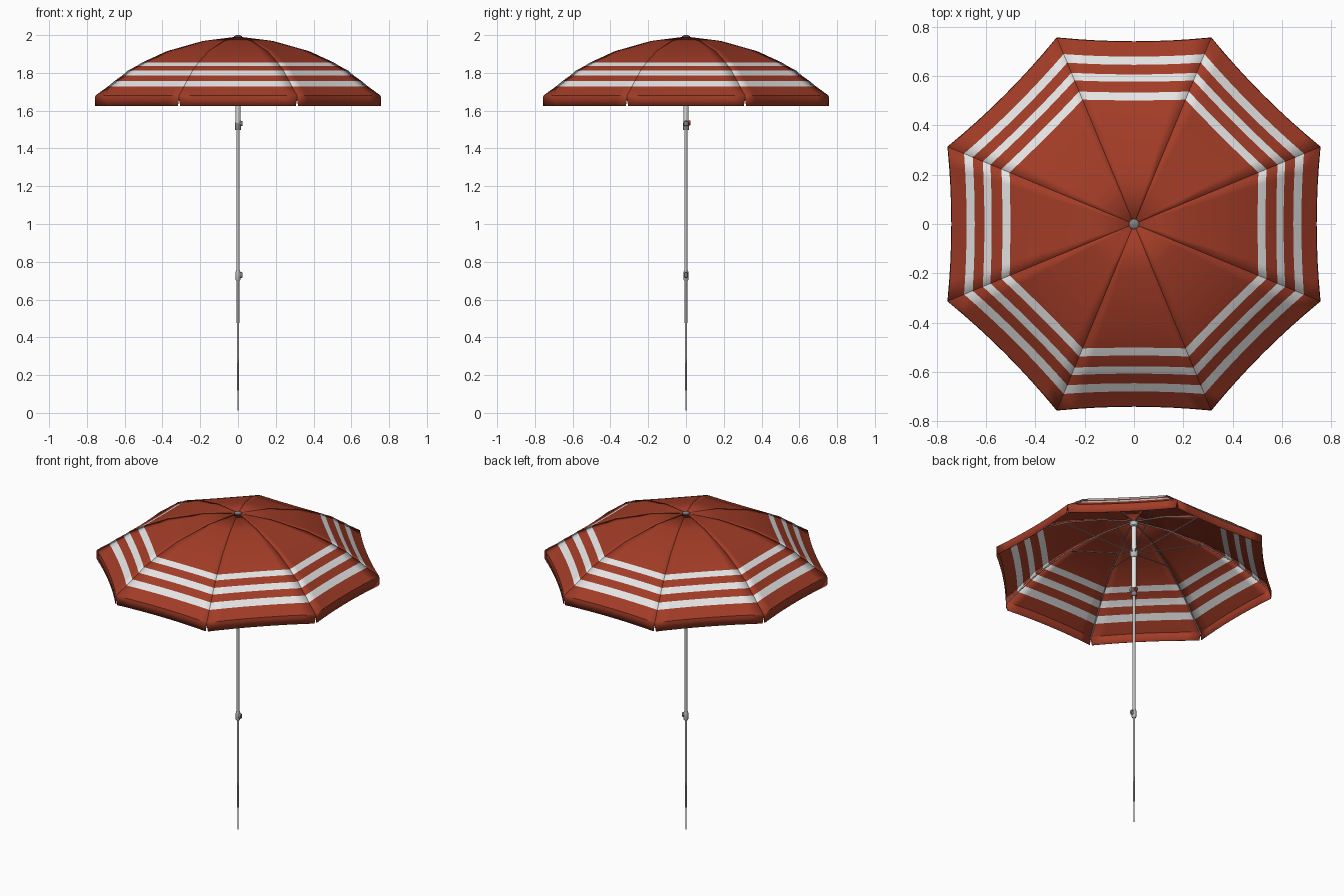
import bpy, bmesh, math
from mathutils import Vector, Matrix

if "Cube" in bpy.data.objects:
    bpy.data.objects.remove(bpy.data.objects["Cube"])


def material(name, rgb):
    m = bpy.data.materials.new(name)
    m.diffuse_color = (*rgb, 1)
    m.use_nodes = True
    m.node_tree.nodes["Principled BSDF"].inputs["Base Color"].default_value = m.diffuse_color
    return m


RED = material("canopy red", (0.36, 0.045, 0.02))
WHITE = material("stripe white", (0.78, 0.78, 0.78))
METAL = material("pole metal", (0.50, 0.50, 0.50))
GREY = material("fitting grey", (0.22, 0.22, 0.22))
TAN45 = math.tan(math.pi / 8)


def finish(bm, name, mats, angle=35):
    me = bpy.data.meshes.new(name)
    bm.to_mesh(me)
    bm.free()
    ob = bpy.data.objects.new(name, me)
    bpy.context.collection.objects.link(ob)
    for m in mats:
        me.materials.append(m)
    bpy.ops.object.select_all(action='DESELECT')
    ob.select_set(True)
    bpy.context.view_layer.objects.active = ob
    bpy.ops.object.shade_smooth_by_angle(angle=math.radians(angle))
    return ob


def add_rod(bm, a, b, r1, r2=None, sides=8):
    a, b = Vector(a), Vector(b)
    d = b - a
    rot = Vector((0, 0, 1)).rotation_difference(d).to_matrix().to_4x4()
    bmesh.ops.create_cone(bm, cap_ends=True, segments=sides, radius1=r1,
                          radius2=r1 if r2 is None else r2, depth=d.length,
                          matrix=Matrix.Translation((a + b) / 2) @ rot)


def lathe(name, profile, mat, sides=16):
    """Turned part from (radius, z) pairs, bottom to top."""
    bm = bmesh.new()
    rings = []
    for r, z in profile:
        rings.append([bm.verts.new((r * math.cos(2 * math.pi * i / sides),
                                    r * math.sin(2 * math.pi * i / sides), z))
                      for i in range(sides)])
    for lo, hi in zip(rings, rings[1:]):
        for i in range(sides):
            j = (i + 1) % sides
            bm.faces.new((lo[i], lo[j], hi[j], hi[i]))
    bm.faces.new(rings[0][::-1])
    bm.faces.new(rings[-1])
    return finish(bm, name, [mat])


# Canopy: eight panels, side distance and height of each row
ROWS = [(0.004, 1.992), (0.185, 1.969), (0.376, 1.915), (0.505, 1.856),
        (0.538, 1.836), (0.583, 1.812), (0.614, 1.785), (0.655, 1.756),
        (0.69, 1.727), (0.755, 1.68), (0.757, 1.667), (0.757, 1.625)]
STRIPES = (3, 5, 7)
COLS = 8
bm = bmesh.new()
for k in range(8):
    rot = Matrix.Rotation(k * math.pi / 4, 3, 'Z')
    grid = []
    for i, (a, z) in enumerate(ROWS):
        # last row narrows, leaving a notch between valance flaps
        width = a * TAN45 * (0.975 if i == len(ROWS) - 1 else 1)
        row = []
        for c in range(COLS + 1):
            t = 2 * c / COLS - 1
            sag = 0.015 * (a / 0.757) ** 4 * (1 - t * t)
            row.append(bm.verts.new(rot @ Vector((a - sag, width * t, z))))
        grid.append(row)
    for i in range(len(ROWS) - 1):
        for c in range(COLS):
            f = bm.faces.new((grid[i][c], grid[i + 1][c],
                              grid[i + 1][c + 1], grid[i][c + 1]))
            f.material_index = 1 if i in STRIPES else 0
canopy = finish(bm, "canopy", [RED, WHITE])
thick = canopy.modifiers.new("cloth thickness", 'SOLIDIFY')
thick.thickness = 0.002
thick.offset = -1

# Ribs under the seams and stretchers up from the hub
ribs, struts = bmesh.new(), bmesh.new()
RIB = [ROWS[i] for i in (0, 1, 2, 4, 6, 8, 9)]
for k in range(8):
    ang = math.pi / 8 + k * math.pi / 4
    radial = Vector((math.cos(ang), math.sin(ang), 0))
    pts = [radial * (a / math.cos(math.pi / 8) - 0.003) + Vector((0, 0, z - 0.006))
           for a, z in RIB]
    for p, q in zip(pts, pts[1:]):
        add_rod(ribs, p, q, 0.003, sides=6)
    add_rod(ribs, pts[-1], pts[-1] + Vector((0, 0, -0.012)), 0.004, 0.003, 6)
    add_rod(struts, radial * 0.018 + Vector((0, 0, 1.78)),
            radial * 0.41 + Vector((0, 0, 1.905)), 0.003, sides=6)
finish(ribs, "ribs", [METAL])
finish(struts, "stretchers", [METAL])

# Pole sections, hubs and finial
lathe("lower_pole", [(0.001, 0), (0.004, 0.12), (0.0065, 0.4), (0.007, 0.72)], METAL)
lathe("upper_pole", [(0.009, 0.72), (0.009, 1.53)], METAL)
lathe("top_tube", [(0.012, 1.50), (0.014, 1.505), (0.014, 1.975)], WHITE)
lathe("tube_collar", [(0.0155, 1.497), (0.0165, 1.502), (0.0165, 1.53), (0.0145, 1.535)], GREY)
lathe("runner_hub", [(0.017, 1.75), (0.023, 1.77), (0.023, 1.79), (0.017, 1.80)], METAL)
lathe("top_hub", [(0.017, 1.95), (0.022, 1.955), (0.022, 1.98)], METAL)
lathe("finial", [(0.022, 1.985), (0.02, 1.994), (0.01, 2.0)], GREY)

# Height clamp with its side screw
lathe("height_clamp", [(0.010, 0.70), (0.013, 0.706), (0.013, 0.745), (0.010, 0.757)], METAL)
bm = bmesh.new()
add_rod(bm, (0.008, 0, 0.73), (0.023, 0, 0.73), 0.019, 0.014, 12)
bmesh.ops.scale(bm, vec=(1, 0.6, 1), verts=bm.verts)
finish(bm, "clamp_screw", [GREY])

# Tilt joint button
bm = bmesh.new()
add_rod(bm, (0.010, 0, 1.532), (0.025, 0, 1.532), 0.016, 0.012, 12)
finish(bm, "tilt_knob", [GREY])
bm = bmesh.new()
add_rod(bm, (0, 0.010, 1.535), (0, 0.023, 1.535), 0.015, 0.012, 12)
finish(bm, "tilt_button", [RED])
